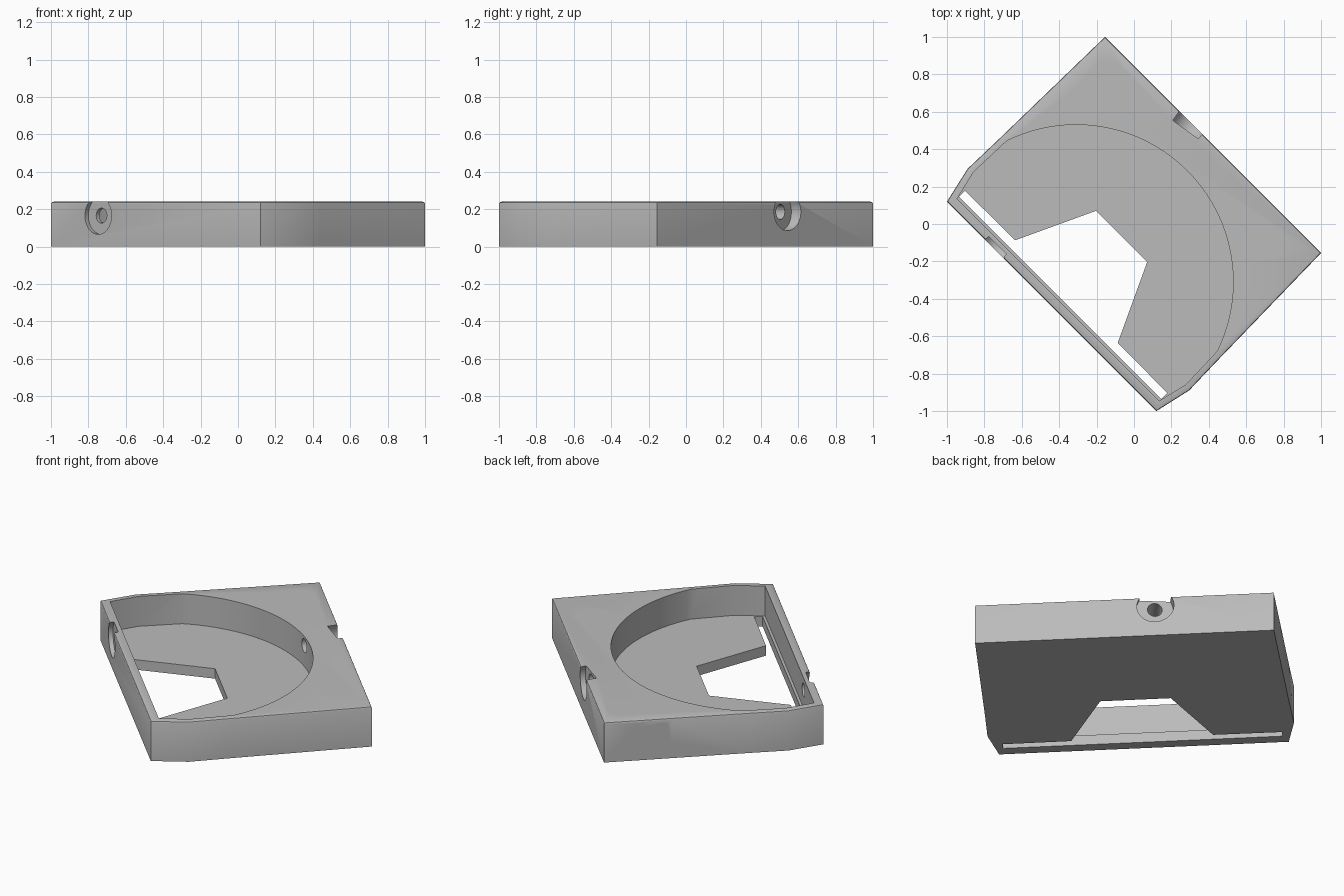
import bpy, bmesh
from math import radians, cos, sin, pi
from mathutils import Vector, Matrix

cube = bpy.data.objects.get("Cube")
if cube:
    bpy.data.objects.remove(cube, do_unlink=True)

HEIGHT, FLOOR, RADIUS = 0.24, 0.06, 0.84
CENTRE = Vector((0, -0.438, 0))   # centre of the round recess

grey = bpy.data.materials.new("light_grey")
grey.use_nodes = True
colour = (0.5, 0.5, 0.5, 1)
grey.diffuse_color = colour
grey.node_tree.nodes["Principled BSDF"].inputs["Base Color"].default_value = colour


def make_object(name, bm):
    bmesh.ops.recalc_face_normals(bm, faces=bm.faces)
    mesh = bpy.data.meshes.new(name)
    bm.to_mesh(mesh)
    bm.free()
    mesh.materials.append(grey)
    ob = bpy.data.objects.new(name, mesh)
    bpy.context.collection.objects.link(ob)
    return ob


def mirrored(half):
    """Close a right-hand half profile with its mirror image."""
    return half + [(-x, y) for x, y in reversed(half)]


def prism(name, outline, z0, z1, chamfer=0):
    bm = bmesh.new()
    base = bm.faces.new([bm.verts.new((x, y, z0)) for x, y in outline])
    top = bmesh.ops.extrude_face_region(bm, geom=[base], use_keep_orig=True)["geom"]
    verts = [g for g in top if isinstance(g, bmesh.types.BMVert)]
    bmesh.ops.translate(bm, verts=verts, vec=(0, 0, z1 - z0))
    if chamfer:
        rim = [e for e in bm.edges if all(v.co.z > z1 - 0.001 for v in e.verts)]
        bmesh.ops.bevel(bm, geom=rim, offset=chamfer, segments=2, profile=0.5, affect='EDGES')
    return make_object(name, bm)


def cylinder(name, start, direction, length, radius):
    bm = bmesh.new()
    bmesh.ops.create_cone(bm, cap_ends=True, segments=64, radius1=radius,
                          radius2=radius, depth=length)
    direction = Vector(direction).normalized()
    turn = direction.to_track_quat('Z', 'Y').to_matrix().to_4x4()
    middle = Vector(start) + direction * length / 2
    bm.transform(Matrix.Translation(middle) @ turn)
    return make_object(name, bm)


def cut(body, cutter):
    cutter.hide_render = True
    mod = body.modifiers.new("cut", 'BOOLEAN')
    mod.operation = 'DIFFERENCE'
    mod.solver = 'EXACT'
    mod.object = cutter
    bpy.context.view_layer.objects.active = body
    bpy.ops.object.modifier_apply(modifier=mod.name)
    bpy.data.objects.remove(cutter, do_unlink=True)


# Outer block with softened top edge
housing = prism("housing", mirrored([(0.792, -0.622), (0.838, -0.42), (0.832, -0.2),
                                     (0.817, 0.5975)]), 0, HEIGHT, 0.01)

# Round recess, squeezed inside the side walls
recess = [(0.764, -0.573), (0.803, -0.41)]
steps = 40
for i in range(steps + 1):
    a = radians(18.8) + (pi / 2 - radians(18.8)) * i / steps
    recess.append((RADIUS * cos(a), CENTRE.y + RADIUS * sin(a)))
recess_outline = mirrored(recess[:-1])
recess_outline.insert(len(recess) - 1, (0, CENTRE.y + RADIUS))
cut(housing, prism("recess_cutter", recess_outline, FLOOR, 0.4))

# Floor opening with the slot along the thin wall
cut(housing, prism("opening_cutter", mirrored([(0.764, -0.558), (0.764, -0.513),
                                               (0.388, -0.511), (0.193, -0.093)]), -0.1, 0.1))

# Round hole in the floor
cut(housing, cylinder("floor_hole", (0, 0.145, -0.1), (0, 0, 1), 0.3, 0.088))

# Counterbored screw holes in the solid corners
for x, y in [(-0.643, 0.447), (0.537, 0.418)]:
    cut(housing, cylinder("screw_head", (x, y, HEIGHT - 0.07), (0, 0, 1), 0.2, 0.1))
    cut(housing, cylinder("screw_hole", (x, y, -0.1), (0, 0, 1), 0.5, 0.04))

# Counterbored side holes: seat position and outward direction
side_holes = []
for angle, reach, z in [(99.3, 1.003, 0.186), (138.3, 1.057, 0.176)]:
    d = Vector((cos(radians(angle)), sin(radians(angle)), 0))
    side_holes.append((CENTRE + d * reach + Vector((0, 0, z)), d))
side_holes.append((Vector((-0.435, -0.597, 0.166)), Vector((0, -1, 0))))
for seat, d in side_holes:
    cut(housing, cylinder("side_seat", seat, d, 0.3, 0.1))
    cut(housing, cylinder("side_hole", seat - d * 0.3, d, 0.4, 0.04))

# Turn the part diagonally and shade it
housing.data.transform(Matrix.Rotation(radians(-45), 4, 'Z'))
bpy.ops.object.select_all(action='DESELECT')
housing.select_set(True)
bpy.context.view_layer.objects.active = housing
bpy.ops.object.shade_smooth_by_angle(angle=radians(30))
